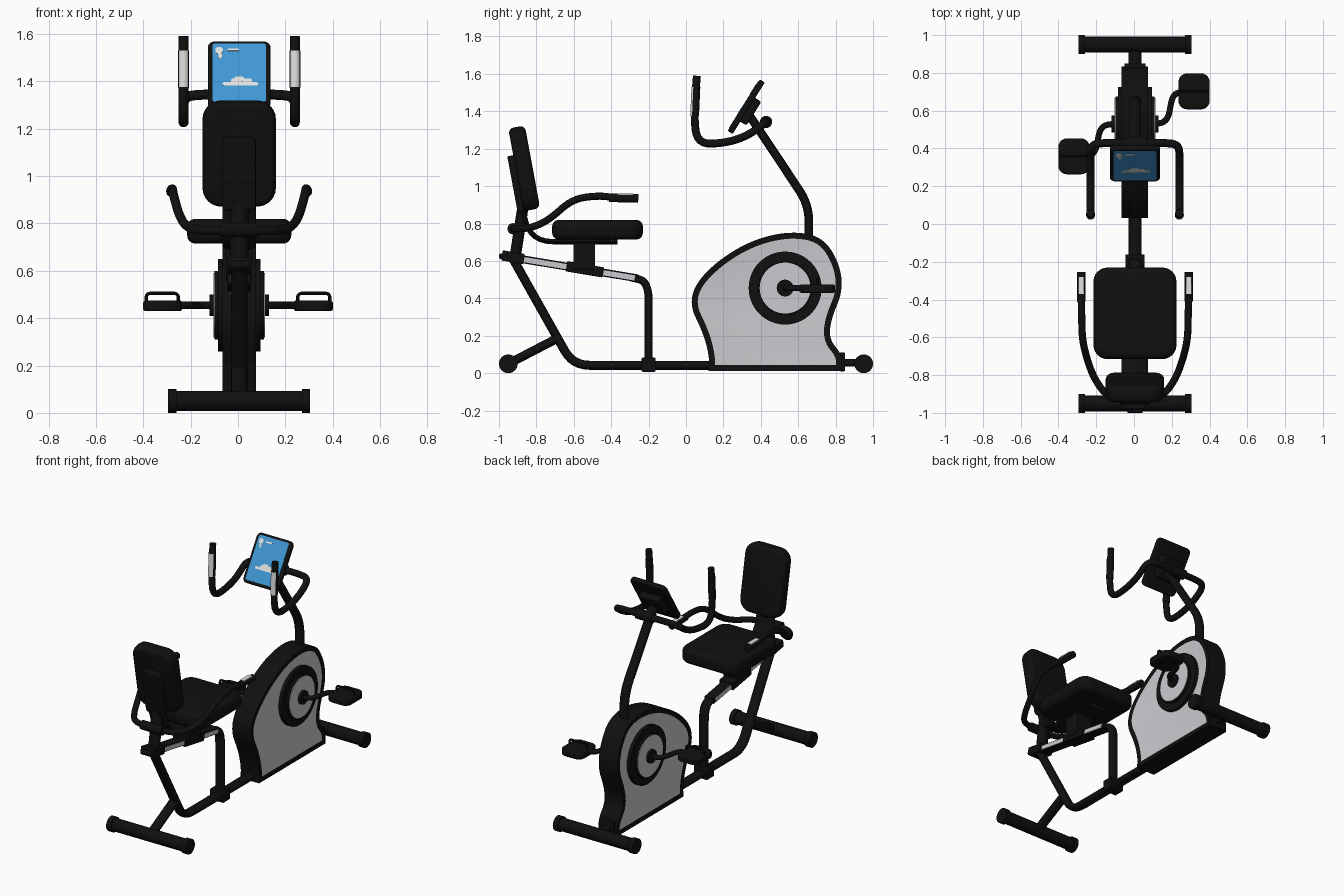
import bpy, bmesh, math
from mathutils import Vector, Matrix

if "Cube" in bpy.data.objects:
    bpy.data.objects.remove(bpy.data.objects["Cube"], do_unlink=True)


def material(name, rgb):
    m = bpy.data.materials.new(name)
    m.use_nodes = True
    m.diffuse_color = (*rgb, 1)
    m.node_tree.nodes["Principled BSDF"].inputs["Base Color"].default_value = (*rgb, 1)
    return m


black = material("black", (0.005, 0.005, 0.005))
silver = material("silver", (0.6, 0.6, 0.63))
white = material("white", (0.75, 0.75, 0.75))
sky = material("sky blue", (0.05, 0.31, 0.66))
frame = []


def finish(ob, mats, track=True):
    for m in mats:
        ob.data.materials.append(m)
    bpy.ops.object.select_all(action='DESELECT')
    ob.select_set(True)
    bpy.context.view_layer.objects.active = ob
    bpy.ops.object.shade_smooth_by_angle(angle=math.radians(35))
    if track:
        frame.append(ob)
    return ob


def from_bmesh(name, bm, mats, track=True):
    bmesh.ops.recalc_face_normals(bm, faces=bm.faces)
    me = bpy.data.meshes.new(name)
    bm.to_mesh(me)
    bm.free()
    ob = bpy.data.objects.new(name, me)
    bpy.context.collection.objects.link(ob)
    return finish(ob, mats, track)


def rounded(points, reach, steps=6):
    """Polyline with every inner corner replaced by a smooth bend."""
    pts = [Vector(p) for p in points]
    out = [pts[0]]
    for a, b, c in zip(pts, pts[1:], pts[2:]):
        p = b + (a - b).normalized() * min(reach, (a - b).length * 0.499)
        q = b + (c - b).normalized() * min(reach, (c - b).length * 0.499)
        for i in range(steps + 1):
            t = i / steps
            out.append(p * (1 - t) ** 2 + b * 2 * t * (1 - t) + q * t * t)
    return out + [pts[-1]]


def tube(name, points, r, mats=(black,), reach=1.0, widen=1.0, sides=20, track=True):
    """Round bar along a path; widen stretches it sideways into an oval."""
    cu = bpy.data.curves.new(name, 'CURVE')
    cu.dimensions = '3D'
    cu.bevel_depth = r
    cu.bevel_resolution = (sides - 4) // 2
    cu.use_fill_caps = True
    path = rounded(points, reach)
    sp = cu.splines.new('POLY')
    sp.points.add(len(path) - 1)
    for sp_pt, p in zip(sp.points, path):
        sp_pt.co = (*p, 1)
    ob = bpy.data.objects.new(name, cu)
    bpy.context.collection.objects.link(ob)
    bpy.ops.object.select_all(action='DESELECT')
    ob.select_set(True)
    bpy.context.view_layer.objects.active = ob
    bpy.ops.object.convert(target='MESH')
    ob = bpy.context.view_layer.objects.active
    for v in ob.data.vertices:
        v.co.x *= widen
    return finish(ob, mats, track)


def slab(name, loc, size, mat=black, tilt=0, corner=0.0, edge=0.006, track=True):
    """Box with rounded plan corners and soft edges, tilted about x."""
    bm = bmesh.new()
    bmesh.ops.create_cube(bm, size=1)
    bmesh.ops.scale(bm, vec=size, verts=bm.verts)
    if corner:
        upright = [e for e in bm.edges if abs(e.verts[0].co.z - e.verts[1].co.z) > 1e-5]
        bmesh.ops.bevel(bm, geom=upright, offset=corner, segments=6, profile=0.5, affect='EDGES')
    if edge:
        bm.normal_update()
        rims = [e for e in bm.edges if sum(abs(f.normal.z) > 0.9 for f in e.link_faces) == 1]
        bmesh.ops.bevel(bm, geom=rims, offset=edge, segments=4, profile=0.5, affect='EDGES')
    bm.transform(Matrix.Translation(loc) @ Matrix.Rotation(math.radians(tilt), 4, 'X'))
    return from_bmesh(name, bm, [mat], track)


def across(name, y, z, half, r, mat=black, sides=24):
    return tube(name, [(-half, y, z), (half, y, z)], r, [mat], sides=sides)


# Stabiliser bars with end caps
for where, y in (("rear", -0.95), ("front", 0.95)):
    across(where + "_stabiliser", y, 0.05, 0.28, 0.042)
    for s in (-1, 1):
        tube(f"{where}_stabiliser_cap", [(s * 0.265, y, 0.05), (s * 0.3, y, 0.05)], 0.05, sides=28)

# Frame tubes
tube("main_frame", [(0, -0.93, 0.62), (0, -0.605, 0.042), (0, 0.2, 0.042)], 0.024, reach=0.09, widen=1.45)
tube("rear_brace", [(0, -0.95, 0.05), (0, -0.69, 0.185)], 0.024, widen=1.4)
tube("front_link", [(0, 0.8, 0.055), (0, 0.95, 0.055)], 0.02, widen=1.7)
slab("front_link_collar", (0, 0.835, 0.06), (0.11, 0.03, 0.1))
tube("seat_support", [(0, -0.3, 0.513), (0, -0.2, 0.49), (0, -0.2, 0.03)], 0.021, reach=0.1, widen=1.6)
slab("support_foot", (0, -0.2, 0.045), (0.1, 0.075, 0.075))

# Seat rail, carriage and post
slab("seat_rail", (0, -0.59, 0.562), (0.068, 0.68, 0.042), tilt=-9.4)
for s in (-1, 1):
    slab("rail_strip", (s * 0.035, -0.57, 0.558), (0.006, 0.6, 0.028), silver, tilt=-9.4, edge=0)
slab("seat_carriage", (0, -0.54, 0.555), (0.1, 0.2, 0.055), tilt=-9.4)
slab("rear_bracket", (0, -0.925, 0.62), (0.1, 0.12, 0.055), tilt=-9.4)
across("rear_bracket_pin", -0.985, 0.625, 0.04, 0.016)
slab("seat_post", (0, -0.545, 0.635), (0.11, 0.115, 0.16))

# Seat and backrest
slab("seat", (0, -0.473, 0.767), (0.44, 0.485, 0.105), corner=0.075, edge=0.035)
slab("backrest", (0, -0.865, 1.095), (0.31, 0.45, 0.09), tilt=100.5, corner=0.08, edge=0.028)
slab("backrest_plate", (0, -0.91, 1.01), (0.14, 0.31, 0.035), tilt=100.5, corner=0.02)
tube("seat_bracket", [(0, -0.365, 0.703), (0, -0.83, 0.703), (0, -0.885, 0.92), (0, -0.91, 1.05)],
     0.014, reach=0.12, widen=5)
tube("backrest_post", [(0, -0.912, 0.63), (0, -0.87, 0.9)], 0.03, widen=1.3)

# Seat side handles
arm = [(0, -0.92, 0.77), (0.14, -0.92, 0.77), (0.21, -0.83, 0.775), (0.25, -0.73, 0.82),
       (0.28, -0.61, 0.93), (0.282, -0.47, 0.95), (0.285, -0.38, 0.938), (0.285, -0.3, 0.936)]
tube("seat_handles", [(-x, y, z) for x, y, z in arm[:0:-1]] + arm, 0.019)
across("handle_clamp", -0.925, 0.772, 0.08, 0.03)
for s in (-1, 1):
    tube("seat_grip", [(s * 0.285, -0.41, 0.938), (s * 0.285, -0.255, 0.934)], 0.023)
    slab("seat_grip_sensor", (s * 0.285, -0.325, 0.956), (0.03, 0.09, 0.008), white, edge=0)

# Flywheel housing with inset side panels
outline = rounded([(0.12, 0.012), (0.125, 0.09), (0.09, 0.22), (0.02, 0.36), (0.05, 0.48),
                   (0.18, 0.61), (0.36, 0.715), (0.56, 0.76), (0.73, 0.73), (0.82, 0.59),
                   (0.84, 0.44), (0.775, 0.29), (0.765, 0.18), (0.835, 0.1), (0.835, 0.012)], 1.0)
bm = bmesh.new()
cap = bm.faces.new([bm.verts.new((-0.07, p.x, p.y)) for p in outline])
ext = bmesh.ops.extrude_face_region(bm, geom=[cap], use_keep_orig=True)
bmesh.ops.translate(bm, vec=(0.14, 0, 0), verts=[g for g in ext["geom"] if isinstance(g, bmesh.types.BMVert)])
bmesh.ops.recalc_face_normals(bm, faces=bm.faces)
caps = [f for f in bm.faces if abs(f.normal.x) > 0.9]
bmesh.ops.inset_region(bm, faces=caps, thickness=0.032, depth=-0.003, use_even_offset=True)
for f in caps:
    f.material_index = 1
from_bmesh("flywheel_housing", bm, [black, silver])

# Drive discs
CY, CZ = 0.53, 0.455
across("drive_ring", CY, CZ, 0.09, 0.195, sides=56)
across("drive_lip", CY, CZ, 0.104, 0.145, sides=56)
across("drive_disc", CY, CZ, 0.108, 0.136, silver, sides=56)
across("crank_hub", CY, CZ, 0.125, 0.045, sides=32)

# Cranks and pedals, opposite each other
for s, side in ((1, "left"), (-1, "right")):
    arm = [(0.1, 0), (0.155, 0.005), (0.185, 0.04), (0.2, 0.14), (0.235, 0.172), (0.38, 0.172)]
    tube(side + "_crank", [(s * x, CY + s * y, CZ) for x, y in arm], 0.016, track=False)
    py = CY + s * 0.172
    slab(side + "_pedal", (s * 0.318, py, 0.452), (0.165, 0.19, 0.045), corner=0.045, edge=0.01, track=False)
    strap = [(0.252, 0.46), (0.252, 0.505), (0.388, 0.505), (0.388, 0.46)]
    tube(side + "_pedal_strap", [(s * x, py, z) for x, z in strap], 0.007, reach=0.02, sides=8, track=False)

# Console post and handlebar
tube("console_post", [(0, 0.657, 0.68), (0, 0.657, 0.9), (0, 0.325, 1.4)], 0.023, reach=0.09, widen=1.4)
bar = [(0, 0.43, 1.342), (0.16, 0.43, 1.345), (0.235, 0.42, 1.335), (0.235, 0.33, 1.27), (0.235, 0.22, 1.232),
       (0.235, 0.06, 1.222), (0.235, 0.042, 1.38), (0.235, 0.058, 1.59)]
tube("handlebar", [(-x, y, z) for x, y, z in bar[:0:-1]] + bar, 0.021)
across("handlebar_clamp", 0.428, 1.343, 0.06, 0.033)
for s in (-1, 1):
    grip = tube("handlebar_grip", [(s * 0.235, 0.046, 1.375), (s * 0.235, 0.053, 1.53)], 0.0235, [black, white])
    for f in grip.data.polygons:
        if f.normal.y < -0.5:
            f.material_index = 1

# Console, with the screen picture laid on its face
TILT, CENTRE = 58, Vector((0, 0.322, 1.425))
turn = Matrix.Rotation(math.radians(TILT), 3, 'X')


def on_console(name, u, v, lift, size, mat=black, corner=0.0, edge=0.0):
    slab(name, CENTRE + turn @ Vector((u, v, lift)), size, mat, TILT, corner, edge)


on_console("console", 0, 0, 0, (0.265, 0.325, 0.032), corner=0.03, edge=0.008)
on_console("console_back", 0, -0.01, -0.03, (0.16, 0.15, 0.05), corner=0.02, edge=0.012)
on_console("screen", 0, 0.002, 0.016, (0.226, 0.292, 0.005), sky, 0.012)
clouds = [(0.005, -0.054, 0.15, 0.016), (0.01, -0.04, 0.09, 0.024), (0.0, -0.03, 0.04, 0.024),
          (-0.085, 0.112, 0.032, 0.035), (-0.08, 0.085, 0.016, 0.03), (-0.025, 0.115, 0.05, 0.01)]
for i, (u, v, w, h) in enumerate(clouds):
    on_console("screen_cloud", u, v, 0.0185 + i * 0.0002, (w, h, 0.002), white, h * 0.4)

# The frame sits a touch to the left of the pedals' midpoint
for ob in frame:
    ob.location.x += 0.005
